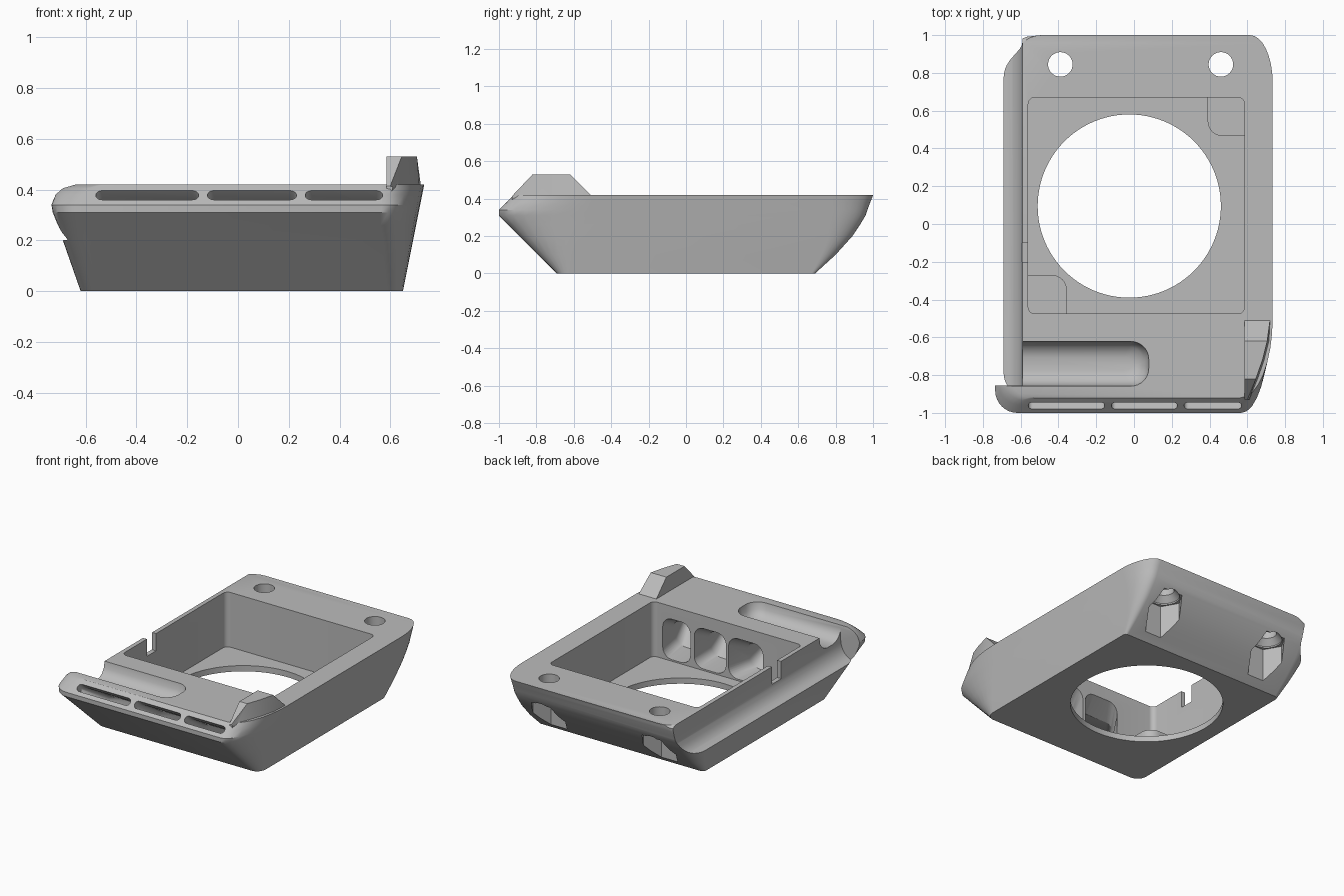
import bpy
import bmesh
from math import cos, sin, pi

if "Cube" in bpy.data.objects:
    bpy.data.objects.remove(bpy.data.objects["Cube"], do_unlink=True)

grey = bpy.data.materials.new("light grey plastic")
grey.use_nodes = True
grey.diffuse_color = (0.5, 0.5, 0.5, 1)
grey.node_tree.nodes["Principled BSDF"].inputs["Base Color"].default_value = (0.5, 0.5, 0.5, 1)


def rounded(a0, a1, b0, b1, radii, steps=8):
    """Rounded rectangle; radii (ra, rb) run (+a,-b), (+a,+b), (-a,+b), (-a,-b)."""
    points = []
    for i, (ra, rb) in enumerate(radii):
        ca = a1 - ra if i < 2 else a0 + ra
        cb = b1 - rb if i in (1, 2) else b0 + rb
        for k in range(steps + 1):
            t = (i - 1 + k / steps) * pi / 2
            points.append((ca + ra * cos(t), cb + rb * sin(t)))
    return points


def loft(name, rings):
    """Closed solid through rings of equal point count."""
    bm = bmesh.new()
    loops = [[bm.verts.new(p) for p in ring] for ring in rings]
    for low, high in zip(loops, loops[1:]):
        for i in range(len(low)):
            j = (i + 1) % len(low)
            bm.faces.new((low[i], low[j], high[j], high[i]))
    bm.faces.new(loops[0][::-1])
    bm.faces.new(loops[-1])
    bmesh.ops.recalc_face_normals(bm, faces=bm.faces)
    mesh = bpy.data.meshes.new(name)
    bm.to_mesh(mesh)
    bm.free()
    mesh.materials.append(grey)
    obj = bpy.data.objects.new(name, mesh)
    bpy.context.collection.objects.link(obj)
    return obj


def upright(name, outline, z0, z1):
    return loft(name, [[(x, y, z) for x, y in outline] for z in (z0, z1)])


def revolve(name, x, y, profile, sides):
    return loft(name, [[(x + r * cos(2 * pi * k / sides), y + r * sin(2 * pi * k / sides), z)
                        for k in range(sides)] for r, z in profile])


def combine(target, tool, operation="DIFFERENCE"):
    mod = target.modifiers.new(tool.name, "BOOLEAN")
    mod.operation = operation
    mod.solver = "EXACT"
    mod.object = tool
    bpy.context.view_layer.update()
    graph = bpy.context.evaluated_depsgraph_get()
    mesh = bpy.data.meshes.new_from_object(target.evaluated_get(graph))
    target.modifiers.clear()
    target.data = mesh
    bpy.data.objects.remove(tool, do_unlink=True)


# Flared shell: z, left, front, back, then front-right radii
levels = [
    (0.00, -0.62, -0.69, 0.69, 0.06, 0.07),
    (0.10, -0.655, -0.79, 0.80, 0.09, 0.18),
    (0.20, -0.69, -0.89, 0.89, 0.12, 0.31),
    (0.26, -0.71, -0.95, 0.93, 0.14, 0.40),
    (0.31, -0.73, -1.00, 0.96, 0.15, 0.48),
    (0.34, -0.735, -1.00, 0.97, 0.15, 0.48),
    (0.38, -0.72, -0.96, 0.985, 0.16, 0.45),
    (0.405, -0.70, -0.935, 0.995, 0.165, 0.43),
    (0.42, -0.66, -0.92, 1.00, 0.17, 0.42),
]
rings = []
for z, left, front, back, rx, ry in levels:
    t = z / 0.42
    radii = [(rx, ry), (0.02 + 0.1 * t, 0.02 + 0.23 * t),
             (0.03 + 0.14 * t, 0.03 + 0.18 * t), (0.07 + 0.06 * t, 0.07 + 0.06 * t)]
    rings.append([(x, y, z) for x, y in rounded(left, 0.65 + 0.2 * z, front, back, radii)])
body = loft("housing_body", rings)

# Raised horn on the front corner: y, top height, outer x
horn = [(-0.93, 0.414, 0.61), (-0.82, 0.53, 0.655), (-0.72, 0.53, 0.69),
        (-0.62, 0.53, 0.715), (-0.51, 0.42, 0.73)]
combine(body, loft("corner_horn", [
    [(0.585, y, 0.34), (out - 0.015, y, 0.34), (out, y, 0.41), (out - 0.01, y, top), (0.585, y, top)]
    for y, top, out in horn]), "UNION")

# Concave channel along the side
channel = [(-0.59, 0.6), (-0.59, 0.32)]
channel += [(-0.69 + 0.1 * cos(t * pi / 12), 0.32 - 0.12 * sin(t * pi / 12)) for t in range(1, 7)]
channel += [(-0.9, 0.2), (-0.9, 0.6)]
combine(body, loft("side_channel", [[(x, y, z) for x, z in channel] for y in (-0.855, 1.2)]))

# Finger scoop in the front deck, running into the channel
scoop = []
for z, inset in ((0.32, 0.085), (0.327, 0.06), (0.345, 0.03), (0.375, 0.01), (0.43, 0)):
    r = 0.095 - inset * 0.5
    scoop.append([(x, y, z) for x, y in rounded(-0.9, 0.08 - inset, -0.86 + inset, -0.62 - inset,
                                                [(r, min(r, 0.119 - inset))] * 4)])
combine(body, loft("deck_scoop", scoop))

# Square pocket and round opening
combine(body, upright("pocket", rounded(-0.56, 0.585, -0.475, 0.67, [(0.035, 0.035)] * 4), 0.04, 0.7))
combine(body, revolve("round_opening", -0.025, 0.095, [(0.485, -0.1), (0.485, 0.2)], 96))

# Notch in the thin side wall
combine(body, upright("wall_notch", rounded(-0.65, -0.53, -0.2, -0.1, [(0.005, 0.005)] * 4, 1), 0.3, 0.6))

# Three ducts from the pocket to the front slots
path = [((-0.46, 0.05), (-0.46, 0.34), 0), ((-0.66, 0.06), (-0.6, 0.26), 0.3),
        ((-0.82, 0.21), (-0.77, 0.275), 0.65), ((-0.94, 0.32), (-0.9, 0.355), 1),
        ((-1.0, 0.38), (-0.965, 0.415), 1)]
ducts = [((-0.25, 0.01), (-0.56, -0.155)), ((0.03, 0.27), (-0.12, 0.23)), ((0.3, 0.51), (0.265, 0.57))]
for inner, outer in ducts:
    rings = []
    for (y0, z0), (y1, z1), t in path:
        xa, xb = [a + (b - a) * t for a, b in zip(inner, outer)]
        height = ((y1 - y0) ** 2 + (z1 - z0) ** 2) ** 0.5
        r = min(0.07, height * 0.48)
        rings.append([(x, y0 + (y1 - y0) * h / height, z0 + (z1 - z0) * h / height)
                      for x, h in rounded(xa, xb, 0, height, [(r, r)] * 4)])
    combine(body, loft("air_duct", rings))

# Screw holes with hexagonal nut traps opening at the back
for x in (-0.39, 0.46):
    combine(body, revolve("nut_trap", x, 0.845, [(0.125, -0.1), (0.125, 0.27)], 6))
    combine(body, revolve("screw_hole", x, 0.845,
                          [(0.1, 0.2), (0.1, 0.28), (0.065, 0.32), (0.065, 0.6)], 32))

# Corner pads on the pocket floor
tiny, big = (0.004, 0.004), (0.08, 0.08)
back_pad = upright("back_corner_pad", rounded(0.39, 0.59, 0.465, 0.675, [tiny, tiny, tiny, big]), 0.03, 0.11)
front_pad = upright("front_corner_pad", rounded(-0.565, -0.355, -0.48, -0.27, [tiny, big, tiny, tiny]), 0.03, 0.11)

# Smooth curved areas, keep edges crisp
bpy.ops.object.select_all(action="DESELECT")
for obj in (body, back_pad, front_pad):
    obj.select_set(True)
bpy.context.view_layer.objects.active = body
bpy.ops.object.shade_smooth_by_angle(angle=pi / 6)
